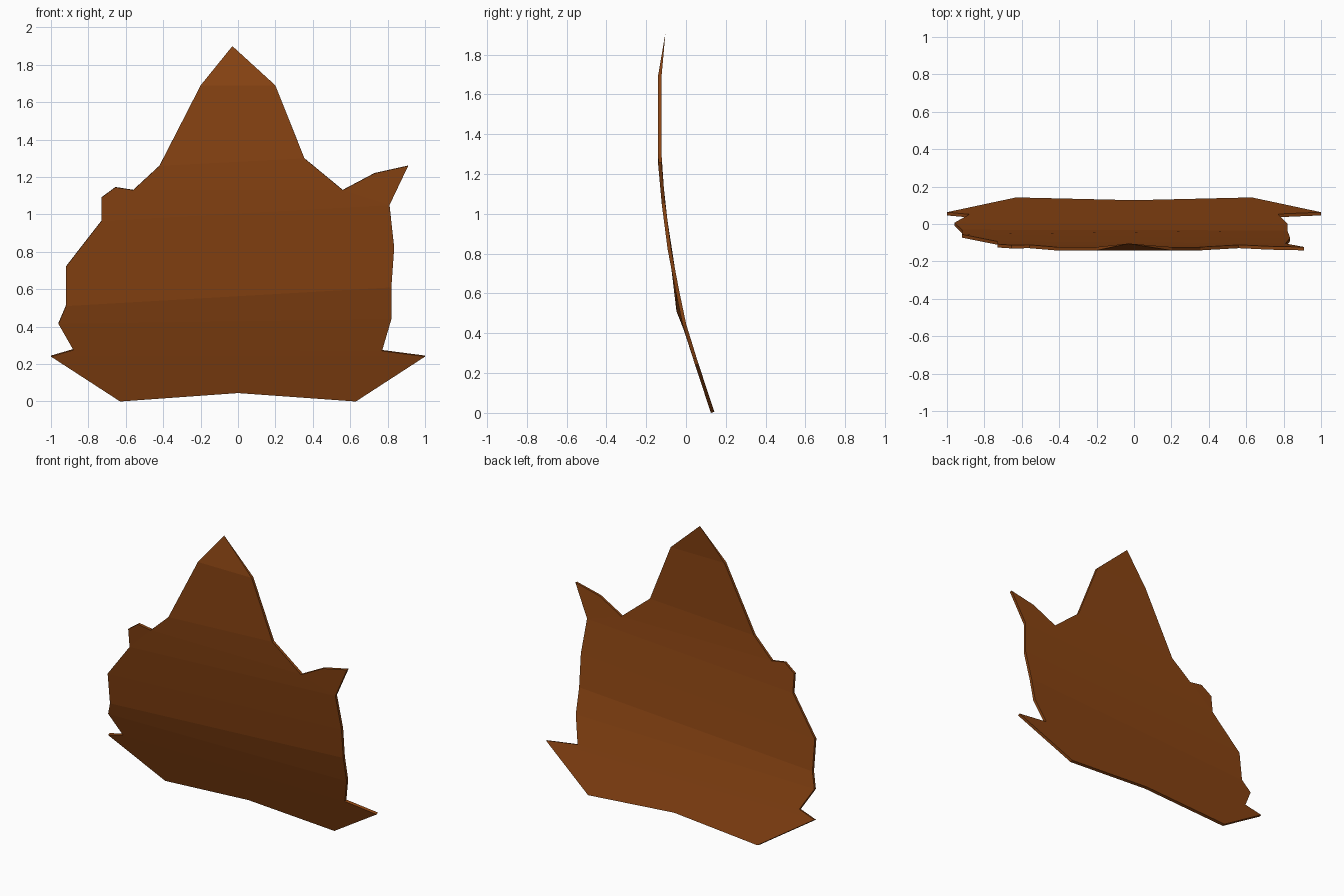
import bpy
import bmesh

cube = bpy.data.objects.get("Cube")
if cube:
    bpy.data.objects.remove(cube)

# Bent side profile of the front surface: (height, depth)
BEND = [(0, .125), (.24, .046), (.42, -.012), (.61, -.052), (.82, -.092),
        (1.05, -.122), (1.26, -.141), (1.69, -.141), (1.9, -.105)]


def depth(z):
    for (z0, y0), (z1, y1) in zip(BEND, BEND[1:]):
        if z <= z1:
            return y0 + (y1 - y0) * (z - z0) / (z1 - z0)
    return BEND[-1][1]


bm = bmesh.new()


def point(x, z, push=0):
    return bm.verts.new((x, depth(z) - push, z))


# Paired outline points, running down the right and left edges
tip = point(-.03, 1.9)
right = [point(*p) for p in [(-.2, 1.69), (-.42, 1.26), (-.56, 1.13), (-.73, .965),
                             (-.92, .72), (-.92, .51, .017), (-.96, .415),
                             (-.88, .275), (-1, .24)]]
left = [point(*p) for p in [(.2, 1.69), (.355, 1.3), (.56, 1.13), (.81, 1.05),
                            (.835, .82), (.82, .61), (.82, .44),
                            (.77, .27), (1, .24)]]

# Strips across the plate, with the pointed top
bm.faces.new([tip, right[0], left[0]])
for i in range(len(left) - 1):
    bm.faces.new([right[i], right[i + 1], left[i + 1], left[i]])

# Ragged shoulders and the notched bottom
bm.faces.new([right[2], point(-.655, 1.145), point(-.73, 1.09), right[3]])
bm.faces.new([left[3], point(.91, 1.26), point(.73, 1.22), left[2]])
bm.faces.new([right[-1], point(-.63, 0), point(0, .045), point(.63, 0), left[-1]])

bmesh.ops.recalc_face_normals(bm, faces=bm.faces[:])
if sum(f.normal.y for f in bm.faces) > 0:
    bmesh.ops.reverse_faces(bm, faces=bm.faces[:])
bm.verts.index_update()
tip_index = tip.index

mesh = bpy.data.meshes.new("bent_plate")
bm.to_mesh(mesh)
bm.free()
plate = bpy.data.objects.new("bent_plate", mesh)
bpy.context.collection.objects.link(plate)

# Thin shell that sharpens at the tip
body = plate.vertex_groups.new(name="thick_area")
body.add([v.index for v in mesh.vertices if v.index != tip_index], 1, "REPLACE")
shell = plate.modifiers.new("thickness", "SOLIDIFY")
shell.thickness = .018
shell.offset = -1
shell.vertex_group = body.name
shell.thickness_vertex_group = .05

# Rusty brown
brown = bpy.data.materials.new("rusty_brown")
brown.use_nodes = True
colour = (.25, .057, .0062, 1)
brown.diffuse_color = colour
brown.node_tree.nodes["Principled BSDF"].inputs["Base Color"].default_value = colour
mesh.materials.append(brown)
